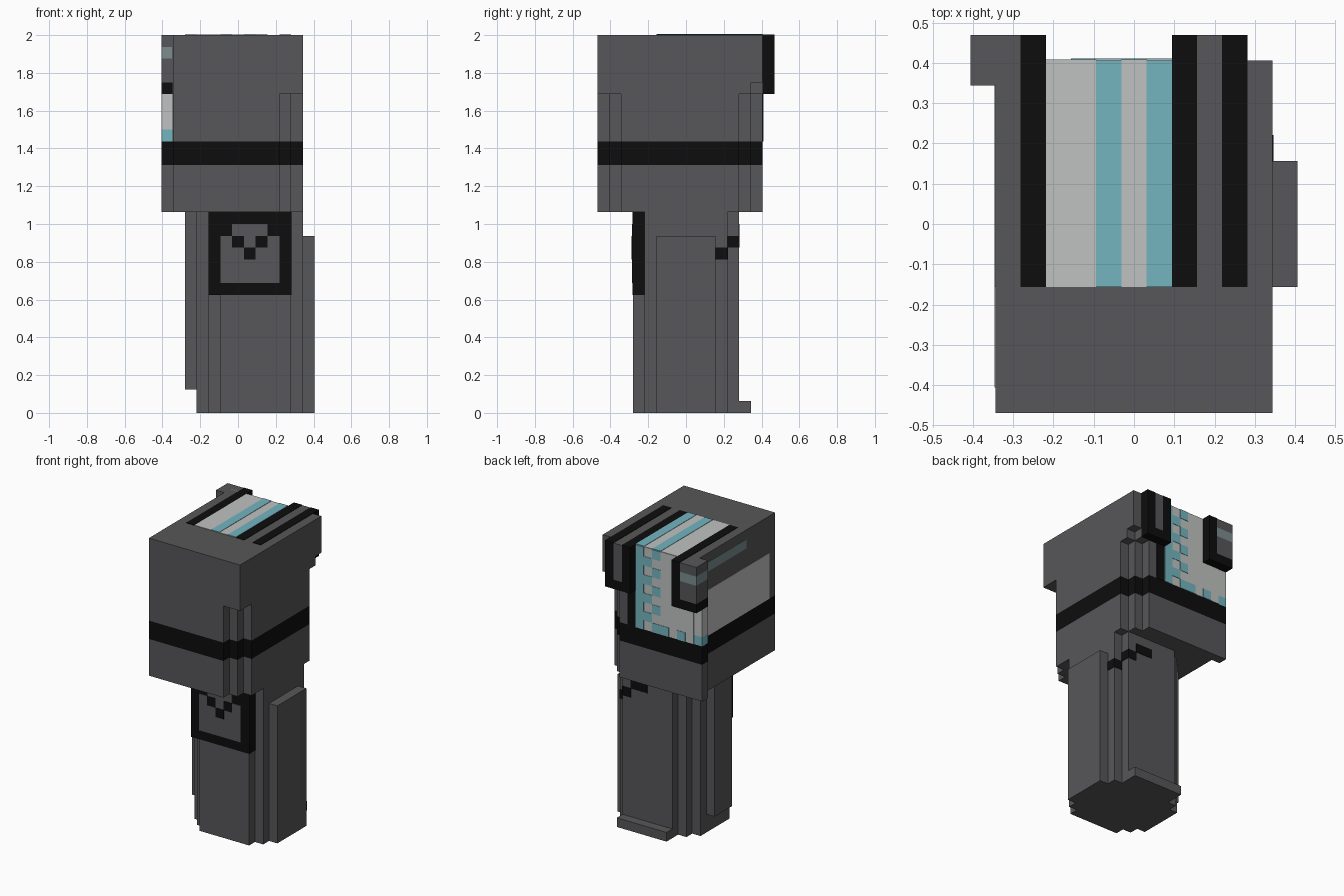
import bpy
import bmesh

cube = bpy.data.objects.get("Cube")
if cube:
    bpy.data.objects.remove(cube, do_unlink=True)

U = 1 / 16          # size of one block
T = 0.04            # paint plate thickness, in blocks


def material(name, rgb):
    m = bpy.data.materials.new(name)
    m.use_nodes = True
    col = (*rgb, 1)
    m.diffuse_color = col
    bsdf = next(n for n in m.node_tree.nodes if n.type == 'BSDF_PRINCIPLED')
    bsdf.inputs["Base Color"].default_value = col
    bsdf.inputs["Roughness"].default_value = 0.9
    return m


GREY = material("dark grey", (0.095, 0.095, 0.1))
BLACK = material("black", (0.004, 0.004, 0.004))
WHITE = material("pale grey", (0.53, 0.545, 0.535))
TEAL = material("light teal", (0.175, 0.46, 0.53))
STEEL = material("steel grey", (0.2, 0.27, 0.27))


def place(p):
    """Block coordinates to model space."""
    return ((p[0] - 6.5) * U, (p[1] - 7.5) * U, p[2] * U)


def finish(name, bm, mat):
    bmesh.ops.recalc_face_normals(bm, faces=bm.faces)
    me = bpy.data.meshes.new(name)
    bm.to_mesh(me)
    bm.free()
    me.materials.append(mat)
    ob = bpy.data.objects.new(name, me)
    bpy.context.scene.collection.objects.link(ob)
    return ob


def add_prism(bm, outline, z0, z1):
    base = bm.faces.new([bm.verts.new(place((x, y, z0))) for x, y in outline])
    ext = bmesh.ops.extrude_face_region(bm, geom=[base], use_keep_orig=True)
    for v in ext["geom"]:
        if isinstance(v, bmesh.types.BMVert):
            v.co.z = z1 * U


def prism(name, outline, z0, z1, mat):
    bm = bmesh.new()
    add_prism(bm, outline, z0, z1)
    return finish(name, bm, mat)


def boxes(name, mat, *dims):
    """One object from boxes given as x0, x1, y0, y1, z0, z1 in blocks."""
    bm = bmesh.new()
    for x0, x1, y0, y1, z0, z1 in dims:
        add_prism(bm, [(x0, y0), (x1, y0), (x1, y1), (x0, y1)], z0, z1)
    return finish(name, bm, mat)


# Neck: stepped round column with side ribs and a small rear foot
neck = [(5, 3), (11, 3), (11, 4), (12, 4), (12, 11), (11, 11), (11, 12), (5, 12),
        (5, 11), (4, 11), (4, 10), (3, 10), (3, 5), (4, 5), (4, 4), (5, 4)]
prism("neck", neck, 0, 17, GREY)
boxes("left_rib", GREY, (12, 13, 5, 10, 0, 15))
boxes("right_rib", GREY, (2, 3, 6, 9, 2, 17))
boxes("rear_foot", GREY, (5, 11, 12, 13, 0, 1))

# Front badge with a small face
boxes("badge", BLACK, (4, 11 + T, 3 - T, 4, 10, 17))
boxes("badge_face", GREY, (5, 10, 3 - 2 * T, 3, 11, 15), (6, 9, 3 - 2 * T, 3, 15, 16))
boxes("badge_eyes", BLACK, *[(x, x + 1, 3 - 3 * T, 3, z, z + 1)
                             for x, z in ((6, 14), (8, 14), (7, 13))])

# Dark marks curling round the rear left of the neck
boxes("rear_marks", BLACK,
      (8, 10, 11, 12 + T, 15, 16),
      (10, 11 + T, 11, 12 + T, 14, 15),
      (11, 12 + T, 10, 11 + T, 13, 14))

# Head: stepped left corners below, square block above
stepped = [(1, 0), (10, 0), (10, 1), (11, 1), (11, 2), (12, 2), (12, 12),
           (11, 12), (11, 13), (10, 13), (10, 14), (1, 14)]
notched = [(1, 0), (12, 0), (12, 13), (11, 13), (11, 14), (1, 14)]
square = [(1, 0), (12, 0), (12, 14), (1, 14)]
prism("head_base", stepped, 17, 21, GREY)
prism("head_band", stepped, 21, 23, BLACK)
prism("head_middle", stepped, 23, 27, GREY)
prism("head_notch", notched, 27, 28, GREY)
prism("head_top", square, 28, 32, GREY)

# Rear right corner post, banded by height
for name, z0, z1, mat in (("base", 17, 21, GREY), ("band", 21, 23, BLACK),
                          ("trim", 23, 24, TEAL), ("panel", 24, 27, WHITE)):
    boxes("corner_post_" + name, mat, (0, 1, 13, 14, z0, z1))

# Right clip, continuing the corner post
for name, z0, z1, mat in (("foot", 27, 28, BLACK), ("lower", 28, 30, GREY),
                          ("stripe", 30, 31, STEEL), ("upper", 31, 32, GREY)):
    boxes("right_clip_" + name, mat, (0, 1, 13, 15, z0, z1), (1, 2, 14, 15, z0, z1))
boxes("right_clip_edge", BLACK, (2, 3, 14, 15, 27, 32))

# Left clip
boxes("left_clip_edges", BLACK, (8, 9, 14, 15, 27, 32), (10, 11, 14, 15, 27, 32),
      (9, 10, 14, 15, 27, 28))
boxes("left_clip_core", GREY, (9, 10, 14, 15, 28, 32))

# Stripes on the top
boxes("top_panel", WHITE, (3, 8, 5, 14, 32, 32 + T))
boxes("top_teal_stripes", TEAL, *[(x, x + 1, 5, 14, 32, 32 + 2 * T) for x in (5, 7)])
boxes("top_black_stripes", BLACK, *[(x, x + 1, 5, 15, 32, 32 + T) for x in (2, 8, 10)])

# Rear panel with a checked teal border
boxes("rear_panel", WHITE, (1, 8, 14, 14 + T, 23, 32))
tiles = [(7, k) for k in range(23, 32)]
tiles += [(i, k) for i in (5, 6) for k in range(23, 32) if (i + k) % 2 == 0]
tiles += [(2, 23), (4, 23)]
boxes("rear_tiles", TEAL, *[(i, i + 1, 14, 14 + 2 * T, k, k + 1) for i, k in tiles])
boxes("rear_black_edge", BLACK, (8, 9, 14, 14 + T, 23, 27))

# Right side panel and stripe
boxes("side_panel", WHITE, (1 - T, 1, 1, 13, 23, 28))
boxes("side_stripe", STEEL, (1 - T, 1, 5, 13, 30, 31))
